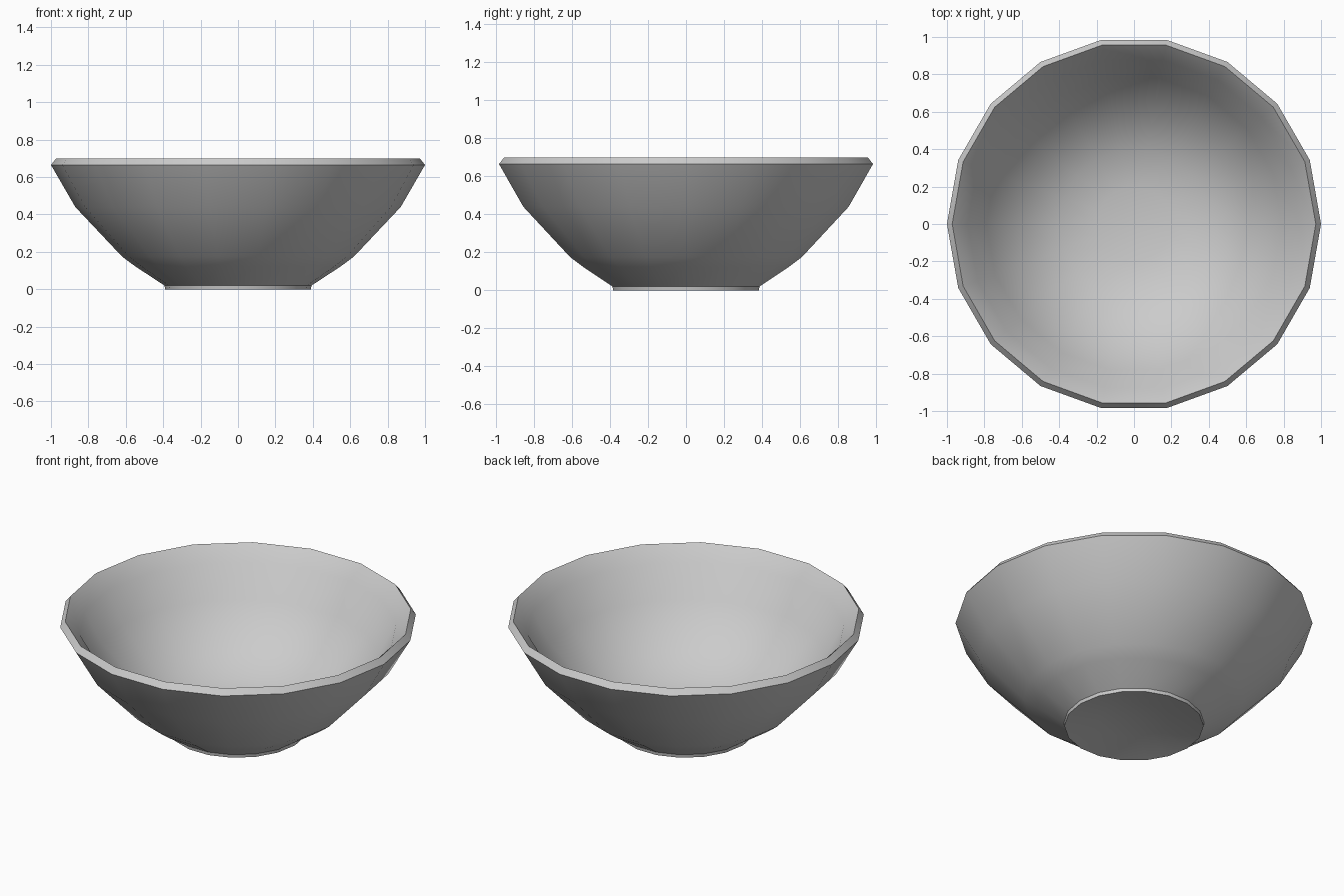
import bpy, bmesh, math

if "Cube" in bpy.data.objects:
    bpy.data.objects.remove(bpy.data.objects["Cube"])

SIDES = 18


def lathe(name, profile):
    """Revolve (radius, z) points about z; radius 0 closes to one point."""
    bm = bmesh.new()
    rings = []
    for r, z in profile:
        if r == 0:
            rings.append([bm.verts.new((0, 0, z))])
        else:
            rings.append([bm.verts.new((r * math.cos(math.tau * i / SIDES),
                                        r * math.sin(math.tau * i / SIDES), z))
                          for i in range(SIDES)])
    for a, b in zip(rings, rings[1:]):
        for i in range(SIDES):
            j = (i + 1) % SIDES
            if len(a) == 1:
                bm.faces.new((a[0], b[j], b[i]))
            elif len(b) == 1:
                bm.faces.new((a[i], a[j], b[0]))
            else:
                bm.faces.new((a[i], a[j], b[j], b[i]))
    bmesh.ops.recalc_face_normals(bm, faces=bm.faces)
    mesh = bpy.data.meshes.new(name)
    bm.to_mesh(mesh)
    bm.free()
    obj = bpy.data.objects.new(name, mesh)
    bpy.context.collection.objects.link(obj)
    bpy.ops.object.select_all(action='DESELECT')
    obj.select_set(True)
    bpy.context.view_layer.objects.active = obj
    bpy.ops.object.shade_smooth_by_angle(angle=math.radians(30))
    return obj


# Hollow underside, foot, outer wall, bevelled rim, then inner wall and floor
underside = [(0, 0.055), (0.2, 0.04), (0.39, 0.0)]
outer = [(0.393, 0.02), (0.55, 0.123), (0.62, 0.175), (0.87, 0.44), (1.0, 0.665)]
inner = [(0.972, 0.70), (0.89, 0.615), (0.79, 0.43), (0.6, 0.235),
         (0.4, 0.12), (0.2, 0.085), (0, 0.075)]
lathe("bowl", underside + outer + inner)
